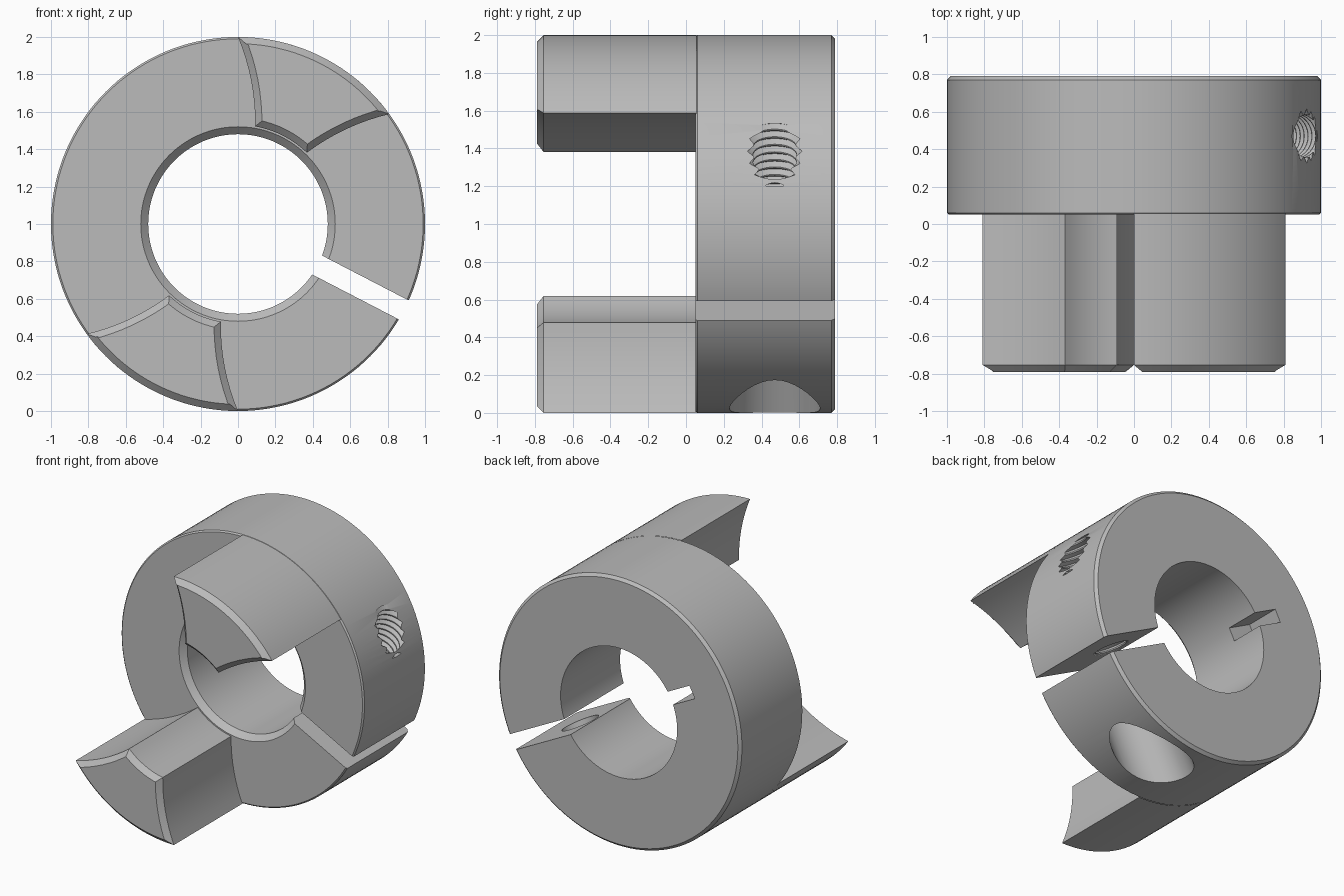
import bpy, bmesh, math
from mathutils import Matrix, Vector

if "Cube" in bpy.data.objects:
    bpy.data.objects.remove(bpy.data.objects["Cube"])

steel = bpy.data.materials.new("grey_steel")
steel.diffuse_color = (0.5, 0.5, 0.5, 1)
steel.use_nodes = True
steel.node_tree.nodes["Principled BSDF"].inputs["Base Color"].default_value = steel.diffuse_color

CENTRE = Matrix.Translation((0, 0, 1))
TO_Y = CENTRE @ Matrix.Rotation(math.radians(-90), 4, 'X')
# clamp frame: local x runs outwards along the slit, local z across it
CLAMP = CENTRE @ Matrix.Rotation(math.radians(27.4), 4, 'Y')


def finish(bm, name):
    bmesh.ops.recalc_face_normals(bm, faces=bm.faces)
    mesh = bpy.data.meshes.new(name)
    bm.to_mesh(mesh)
    bm.free()
    mesh.materials.append(steel)
    ob = bpy.data.objects.new(name, mesh)
    bpy.context.collection.objects.link(ob)
    return ob


def revolve(name, profile, matrix, steps):
    """Closed (radius, height) profile turned around local z."""
    bm = bmesh.new()
    rows = []
    for i in range(steps):
        a = 2 * math.pi * i / steps
        rows.append([bm.verts.new(matrix @ Vector((r * math.cos(a), r * math.sin(a), h)))
                     for r, h in profile])
    n = len(profile)
    for i in range(steps):
        p, q = rows[i], rows[(i + 1) % steps]
        for j in range(n):
            k = (j + 1) % n
            if profile[j][0] == 0 and profile[k][0] == 0:
                continue
            bm.faces.new((p[j], p[k], q[k], q[j]))
    bmesh.ops.remove_doubles(bm, verts=bm.verts, dist=1e-5)
    return finish(bm, name)


def box(name, lo, hi, matrix):
    lo, hi = Vector(lo), Vector(hi)
    bm = bmesh.new()
    bmesh.ops.create_cube(bm, size=1, matrix=matrix @ Matrix.Translation((lo + hi) / 2)
                          @ Matrix.Diagonal((*(hi - lo), 1)))
    return finish(bm, name)


def select_only(ob):
    bpy.ops.object.select_all(action='DESELECT')
    ob.select_set(True)
    bpy.context.view_layer.objects.active = ob


def smooth(ob):
    select_only(ob)
    bpy.ops.object.shade_smooth_by_angle(angle=math.radians(25))


def cut(ob, cutter):
    mod = ob.modifiers.new("cut", 'BOOLEAN')
    mod.operation, mod.solver, mod.object = 'DIFFERENCE', 'EXACT', cutter
    select_only(ob)
    bpy.ops.object.modifier_apply(modifier=mod.name)
    bpy.data.objects.remove(cutter)


# clamp ring with chamfered bore mouth and back rim
ring = revolve("clamp_ring", [(0.52, 0.05), (0.99, 0.05), (1, 0.06), (1, 0.77),
                              (0.98, 0.79), (0.48, 0.79), (0.48, 0.09)], TO_Y, 144)

# clamping slit, and blind key slot opposite it
cut(ring, box("slit_cutter", (0.05, -0.3, -0.057), (1.3, 1.1, 0.057), CLAMP))
cut(ring, box("key_cutter", (-0.68, 0.52, -0.048), (-0.3, 1.0, 0.048), CLAMP))

# screw hole: counterbore, clearance hole, then thread ridges
screw = [(0, -1.2), (0.24, -1.2), (0.24, -0.3), (0.135, -0.3), (0.135, 0)]
for i in range(24):
    h = 0.02 + i * 0.045
    screw += [(0.115, h), (0.115, h + 0.008), (0.145, h + 0.026)]
screw += [(0.115, 1.12), (0, 1.12)]
cut(ring, revolve("screw_cutter", screw, CLAMP @ Matrix.Translation((0.64, 0.47, 0)), 40))
smooth(ring)


def arc(a0, a1, r, n):
    return [(r * math.cos(a0 + (a1 - a0) * i / n), r * math.sin(a0 + (a1 - a0) * i / n))
            for i in range(n + 1)]


def bowed(p, q, sag, n=8):
    """Points strictly between p and q, bowed to the left of travel."""
    p, q = Vector(p), Vector(q)
    side = Vector((p.y - q.y, q.x - p.x)).normalized()
    return [tuple(p.lerp(q, i / n) + side * sag * 4 * (i / n) * (1 - i / n))
            for i in range(1, n)]


# jaw section: outer arc, hollow flank, inner arc, hollow flank
outer = arc(math.radians(36), math.radians(90), 1.0, 21)
inner = arc(math.radians(80), math.radians(46), 0.53, 8)
section = (outer + bowed(outer[-1], inner[0], 0.025)
           + inner + bowed(inner[-1], outer[0], 0.025))


def jaw(name, sign):
    bm = bmesh.new()
    tip = [bm.verts.new((sign * x, -0.79, 1 + sign * z)) for x, z in section]
    root = [bm.verts.new((sign * x, 0.055, 1 + sign * z)) for x, z in section]
    n = len(section)
    cap = bm.faces.new(tip)
    for i in range(n):
        k = (i + 1) % n
        bm.faces.new((tip[i], root[i], root[k], tip[k]))
    bmesh.ops.recalc_face_normals(bm, faces=bm.faces)
    bmesh.ops.bevel(bm, geom=list(cap.edges), offset=0.036, segments=1,
                    affect='EDGES', clamp_overlap=False)
    smooth(finish(bm, name))


jaw("upper_jaw", 1)
jaw("lower_jaw", -1)
